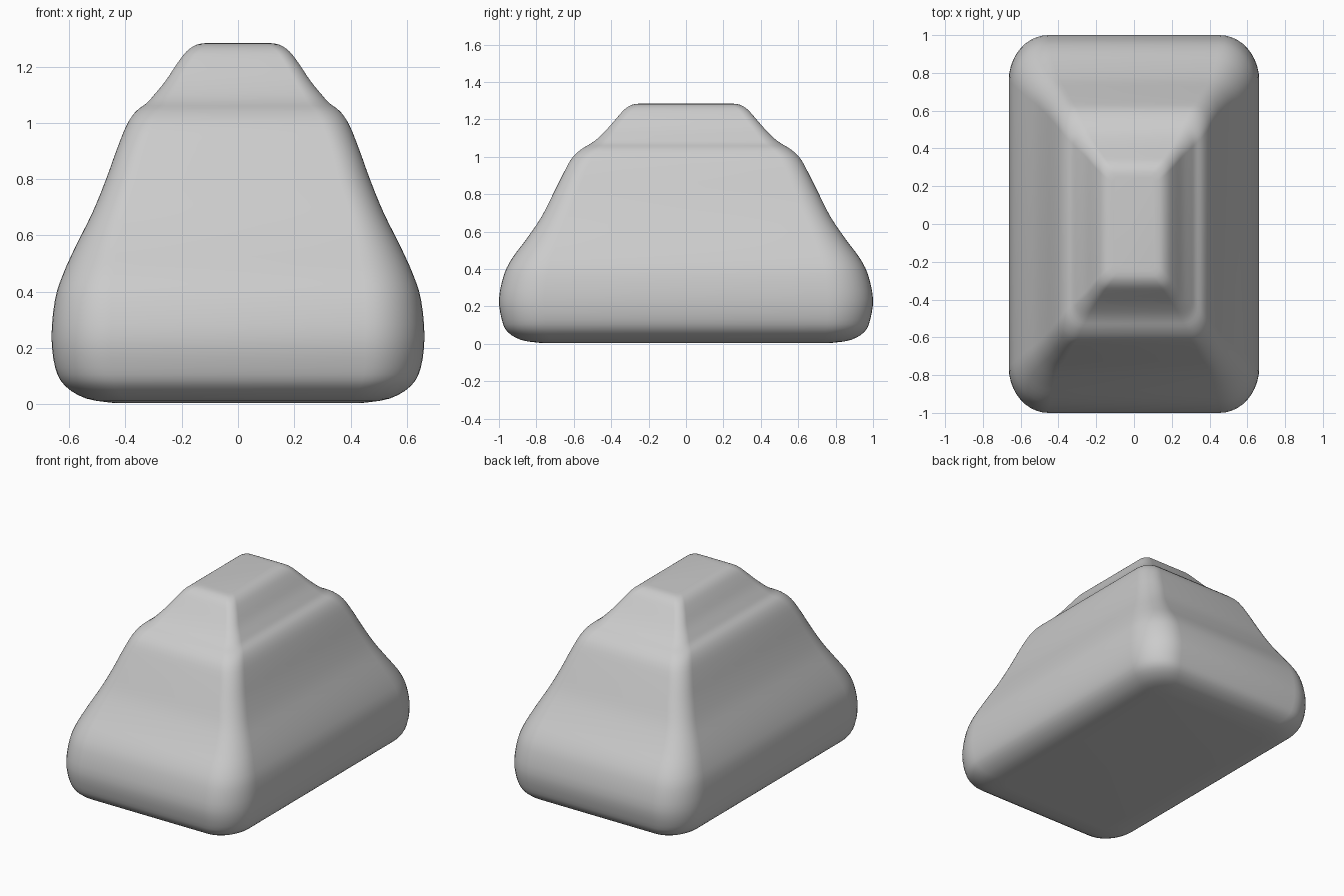
import bpy, bmesh, math
from mathutils import Vector

if "Cube" in bpy.data.objects:
    bpy.data.objects.remove(bpy.data.objects["Cube"])

# Stepped profile: (z, half width x, half depth y, corner radius)
PROFILE = [
    (0.004, 0.44, 0.77, 0.10), (0.02, 0.54, 0.88, 0.14), (0.065, 0.615, 0.955, 0.18),
    (0.13, 0.65, 0.985, 0.20), (0.24, 0.663, 1.0, 0.21), (0.37, 0.651, 0.973, 0.20),
    (0.46, 0.623, 0.928, 0.18), (0.56, 0.578, 0.853, 0.15), (0.68, 0.518, 0.772, 0.12),
    (0.80, 0.469, 0.711, 0.11), (0.90, 0.433, 0.661, 0.10), (0.99, 0.397, 0.612, 0.095),
    (1.04, 0.364, 0.56, 0.085), (1.07, 0.325, 0.51, 0.075), (1.10, 0.298, 0.47, 0.065),
    (1.15, 0.257, 0.42, 0.055), (1.21, 0.217, 0.368, 0.05), (1.255, 0.182, 0.327, 0.045),
    (1.278, 0.147, 0.288, 0.04), (1.284, 0.11, 0.25, 0.03),
]
STEPS, CORNER = 3, 10


def smooth_profile(points):
    """Catmull-Rom curve through the profile points."""
    p = [Vector(v) for v in points]
    out = []
    for i in range(len(p) - 1):
        a, b, c, d = p[max(i - 1, 0)], p[i], p[i + 1], p[min(i + 2, len(p) - 1)]
        for s in range(STEPS):
            t = s / STEPS
            out.append(0.5 * (2 * b + (c - a) * t + (2 * a - 5 * b + 4 * c - d) * t * t
                              + (3 * b - a - 3 * c + d) * t ** 3))
    return out + [p[-1]]


def rounded_ring(bm, z, hx, hy, r):
    ring = []
    for q, (sx, sy) in enumerate([(1, 1), (-1, 1), (-1, -1), (1, -1)]):
        for k in range(CORNER + 1):
            a = (q + k / CORNER) * math.pi / 2
            ring.append(bm.verts.new((sx * (hx - r) + r * math.cos(a),
                                      sy * (hy - r * 1.15) + r * 1.15 * math.sin(a), z)))
    return ring


# Body: rounded rectangles lofted along the profile, capped at both ends
bm = bmesh.new()
rings = [rounded_ring(bm, *p) for p in smooth_profile(PROFILE)]
n = len(rings[0])
for low, high in zip(rings, rings[1:]):
    for i in range(n):
        j = (i + 1) % n
        bm.faces.new((low[i], low[j], high[j], high[i]))
bm.faces.new(rings[0][::-1])
bm.faces.new(rings[-1])
for f in bm.faces:
    f.smooth = True
mesh = bpy.data.meshes.new("stepped_body")
bm.to_mesh(mesh)
bm.free()
body = bpy.data.objects.new("stepped_body", mesh)
bpy.context.collection.objects.link(body)
